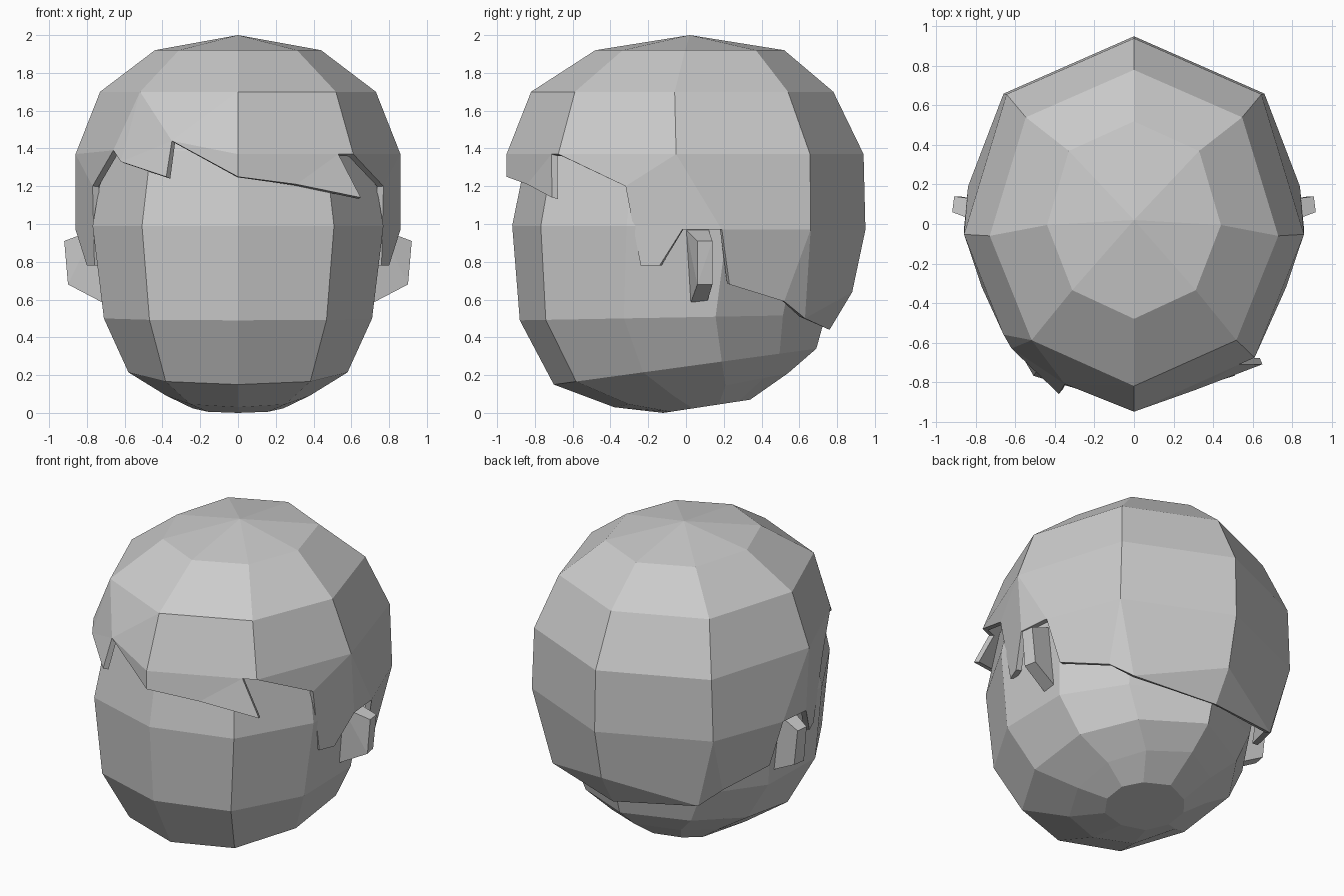
import bpy
import bmesh
from mathutils import Vector

default_cube = bpy.data.objects.get("Cube")
if default_cube:
    bpy.data.objects.remove(default_cube, do_unlink=True)

# One plain grey for every part
grey = bpy.data.materials.new("plain_grey")
grey.use_nodes = True
colour = (0.6, 0.6, 0.6, 1)
grey.diffuse_color = colour
grey.node_tree.nodes["Principled BSDF"].inputs["Base Color"].default_value = colour


def finish(bm, name):
    """Weld, orient and link a mesh as a flat-shaded object."""
    bmesh.ops.remove_doubles(bm, verts=bm.verts, dist=0.001)
    bmesh.ops.recalc_face_normals(bm, faces=bm.faces)
    mesh = bpy.data.meshes.new(name)
    bm.to_mesh(mesh)
    bm.free()
    mesh.materials.append(grey)
    obj = bpy.data.objects.new(name, mesh)
    bpy.context.collection.objects.link(obj)
    return obj


def add_face(bm, points):
    return bm.faces.new([bm.verts.new(p) for p in points])


def mirrored(points):
    return [Vector((-p[0], p[1], p[2])) for p in points]


def half_ring(section, width, front, back, z_front, z_back):
    """Half of a tilted ring, running from the front centre to the back centre."""
    return [Vector((x * width, front + (back - front) * t, z_front + (z_back - z_front) * t))
            for x, t in section]


def strips(upper, lower):
    """Quads between two half rings."""
    return [(upper[i], upper[i + 1], lower[i + 1], lower[i]) for i in range(len(upper) - 1)]


# Head: ten-sided rings from the chin to the covered crown
head_section = [(0, 0), (0.66, 0.085), (1, 0.34), (1, 0.64), (0.66, 0.86), (0, 1)]
head_rings = [half_ring(head_section, *ring) for ring in (
    (0.24, -0.12, 0.34, 0, 0.07),
    (0.38, -0.38, 0.54, 0.03, 0.21),
    (0.58, -0.70, 0.69, 0.15, 0.34),
    (0.71, -0.88, 0.74, 0.49, 0.52),
    (0.77, -0.92, 0.86, 0.99, 0.99),
    (0.7, -0.84, 0.82, 1.39, 1.39),
    (0.5, -0.6, 0.6, 1.7, 1.7),
)]
bm = bmesh.new()
for low, high in zip(head_rings, head_rings[1:]):
    for quad in strips(high, low):
        add_face(bm, quad)
        add_face(bm, mirrored(quad))
for ring in (head_rings[0], head_rings[-1]):
    add_face(bm, ring + mirrored(ring[1:-1])[::-1])
finish(bm, "head")

# Hair: eight-sided cap, with an uneven fringe
hair_section = [(0, 0), (0.71, 0.145), (1, 0.475), (0.75, 0.85), (0, 1)]
top, upper, brow = [half_ring(hair_section, *ring) for ring in (
    (0.44, -0.48, 0.52, 1.92, 1.92),
    (0.73, -0.82, 0.78, 1.7, 1.7),
    (0.86, -0.95, 0.94, 1.37, 1.37),
)]
crown = Vector((0, 0.02, 2))
front, corner, side, rear_corner, rear = brow

# Hairline down the side and round the nape
temple = (0.77, -0.32, 1.2)
burn_front = (0.76, -0.24, 0.78)
burn_back = (0.8, -0.14, 0.78)
ear_front = (0.86, -0.02, 0.97)
ear_back = (0.84, 0.19, 0.97)
ear_low = (0.77, 0.23, 0.68)
nape_side = (0.63, 0.52, 0.59)
nape_corner = (0.53, 0.63, 0.5)
rear_mid = (0.66, 0.66, 0.97)
back_mid = (0, 0.95, 0.97)
back_low = (0, 0.88, 0.64)
nape = (0, 0.76, 0.44)

both_sides = [(crown, top[i], top[i + 1]) for i in range(4)]
both_sides += strips(top, upper) + strips(upper, brow)[2:]
both_sides += [
    (side, temple, burn_front, burn_back, ear_front),
    (side, ear_front, ear_back),
    (side, ear_back, rear_mid, rear_corner),
    (ear_back, ear_low, nape_side, rear_mid),
    (nape_side, nape_corner, rear_mid),
    (rear_corner, rear_mid, back_mid, rear),
    (rear_mid, nape_corner, back_low, back_mid),
    (nape_corner, nape, back_low),
]

# Fringe on the left sweeps to a point; on the right it is notched
fringe_mid = (0, -0.95, 1.25)
fringe_side = (0.31, -0.84, 1.21)
left_notch = front.lerp(corner, 0.87)
left_tip = (0.65, -0.71, 1.14)
right_notch = (-0.35, -0.81, 1.44)
right_tip = (-0.38, -0.86, 1.25)
right_corner = (-0.62, -0.63, 1.33)
right_temple = (-0.66, -0.56, 1.39)
upper_right, upper_side, side_right, temple_right = mirrored([upper[1], upper[2], side, temple])
one_side = [
    (upper[0], front, left_notch, corner, upper[1]),
    (upper[1], corner, side, upper[2]),
    (front, fringe_mid, fringe_side, left_notch),
    (fringe_side, left_tip, left_notch),
    (corner, temple, side),
    (front, right_notch, fringe_mid),
    (upper[0], right_notch, front),
    (upper[0], upper_right, right_notch),
    (upper_right, right_corner, right_notch),
    (right_notch, right_corner, right_tip),
    (upper_right, right_temple, right_corner),
    (upper_right, upper_side, side_right, right_temple),
    (right_temple, side_right, temple_right),
]
bm = bmesh.new()
for points in both_sides:
    add_face(bm, points)
    add_face(bm, mirrored(points))
for points in one_side:
    add_face(bm, points)
hair = finish(bm, "hair")
shell = hair.modifiers.new("thickness", "SOLIDIFY")
shell.thickness = 0.035
shell.offset = -1

# Ears: tapered blocks leaning backwards
ear_points = [(0.92, 0.06, 0.91), (0.91, 0.14, 0.91), (0.9, 0.06, 0.68), (0.885, 0.14, 0.68),
              (0.76, 0, 0.97), (0.76, 0.12, 0.97), (0.69, 0.02, 0.57), (0.69, 0.11, 0.58)]
for name, points in (("left_ear", ear_points), ("right_ear", mirrored(ear_points))):
    bm = bmesh.new()
    for p in points:
        bm.verts.new(p)
    bmesh.ops.convex_hull(bm, input=bm.verts)
    bmesh.ops.dissolve_limit(bm, angle_limit=0.05, verts=bm.verts, edges=bm.edges)
    finish(bm, name)
